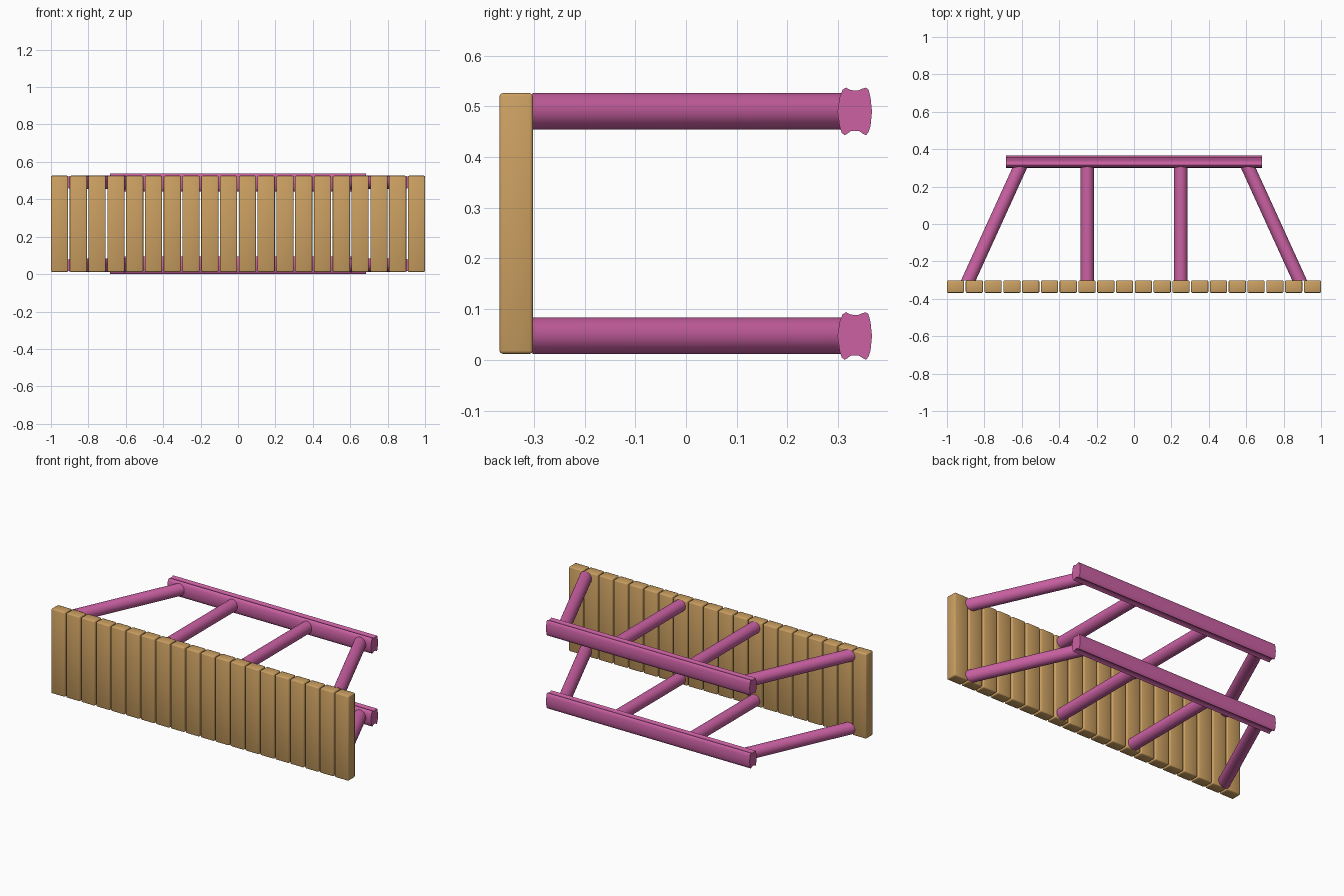
import bpy, bmesh, math
from mathutils import Vector

if "Cube" in bpy.data.objects:
    bpy.data.objects.remove(bpy.data.objects["Cube"])


def material(name, color):
    m = bpy.data.materials.new(name)
    m.diffuse_color = (*color, 1)
    m.use_nodes = True
    m.node_tree.nodes["Principled BSDF"].inputs["Base Color"].default_value = m.diffuse_color
    return m


WOOD = material("wood", (0.60, 0.35, 0.12))
PINK = material("pink_paint", (0.60, 0.12, 0.37))


def finish(name, bm, mat, angle):
    bmesh.ops.recalc_face_normals(bm, faces=bm.faces)
    mesh = bpy.data.meshes.new(name)
    bm.to_mesh(mesh)
    bm.free()
    ob = bpy.data.objects.new(name, mesh)
    bpy.context.collection.objects.link(ob)
    mesh.materials.append(mat)
    bpy.ops.object.select_all(action='DESELECT')
    ob.select_set(True)
    bpy.context.view_layer.objects.active = ob
    bpy.ops.object.shade_smooth_by_angle(angle=math.radians(angle))
    return ob


def loft(name, ring_a, ring_b, mat, angle=35):
    """Closed prism between two matching rings of points."""
    bm = bmesh.new()
    a = [bm.verts.new(p) for p in ring_a]
    b = [bm.verts.new(p) for p in ring_b]
    n = len(a)
    for i in range(n):
        j = (i + 1) % n
        bm.faces.new((a[i], a[j], b[j], b[i]))
    bm.faces.new(a)
    bm.faces.new(b)
    return finish(name, bm, mat, angle)


# Row of upright planks with softened edges
COUNT, WIDTH = 20, 0.092
PITCH = (2 - WIDTH) / (COUNT - 1)
for i in range(COUNT):
    bm = bmesh.new()
    bmesh.ops.create_cube(bm, size=1)
    bmesh.ops.scale(bm, vec=(WIDTH, 0.066, 0.514), verts=bm.verts)
    bmesh.ops.bevel(bm, geom=bm.edges[:], offset=0.006, segments=2,
                    profile=0.5, affect='EDGES')
    x = -1 + WIDTH / 2 + i * PITCH
    bmesh.ops.translate(bm, vec=(x, -0.335, 0.269), verts=bm.verts)
    finish(f"plank_{i + 1}", bm, WOOD, 50)

# Rail cross-section (y, z): bulging sides, hollow top and bottom
RAIL = [(0.316, 0.094), (0.309, 0.090), (0.303, 0.075), (0.299, 0.047),
        (0.303, 0.018), (0.307, 0.005), (0.313, 0.000), (0.318, 0.003),
        (0.325, 0.008), (0.333, 0.009), (0.342, 0.008), (0.349, 0.003),
        (0.355, 0.000), (0.360, 0.006), (0.364, 0.018), (0.367, 0.047),
        (0.364, 0.075), (0.360, 0.090), (0.355, 0.094), (0.348, 0.092),
        (0.341, 0.089), (0.333, 0.088), (0.323, 0.090)]
R, Y0, Y1 = 0.036, -0.303, 0.309


# Round pole cut flush in y at both ends, slanting from x0 to x1
def pole(name, x0, x1, z):
    stretch = math.hypot(x1 - x0, Y1 - Y0) / (Y1 - Y0)
    rings = []
    for x, y in ((x0, Y0), (x1, Y1)):
        rings.append([Vector((x + R * stretch * math.cos(t), y, z + R * math.sin(t)))
                      for t in (2 * math.pi * k / 32 for k in range(32))])
    loft(name, *rings, PINK)


# Upper and lower frames: one rail and four poles each
for level, dz in (("lower", 0.0), ("upper", 0.443)):
    loft(f"{level}_rail", *[[(x, y, z + dz) for y, z in RAIL] for x in (-0.685, 0.685)],
         PINK, 40)
    for side, s in (("left", -1), ("right", 1)):
        pole(f"{level}_{side}_straight_pole", s * 0.25, s * 0.25, 0.0475 + dz)
        pole(f"{level}_{side}_slanted_pole", s * 0.886, s * 0.607, 0.0475 + dz)
